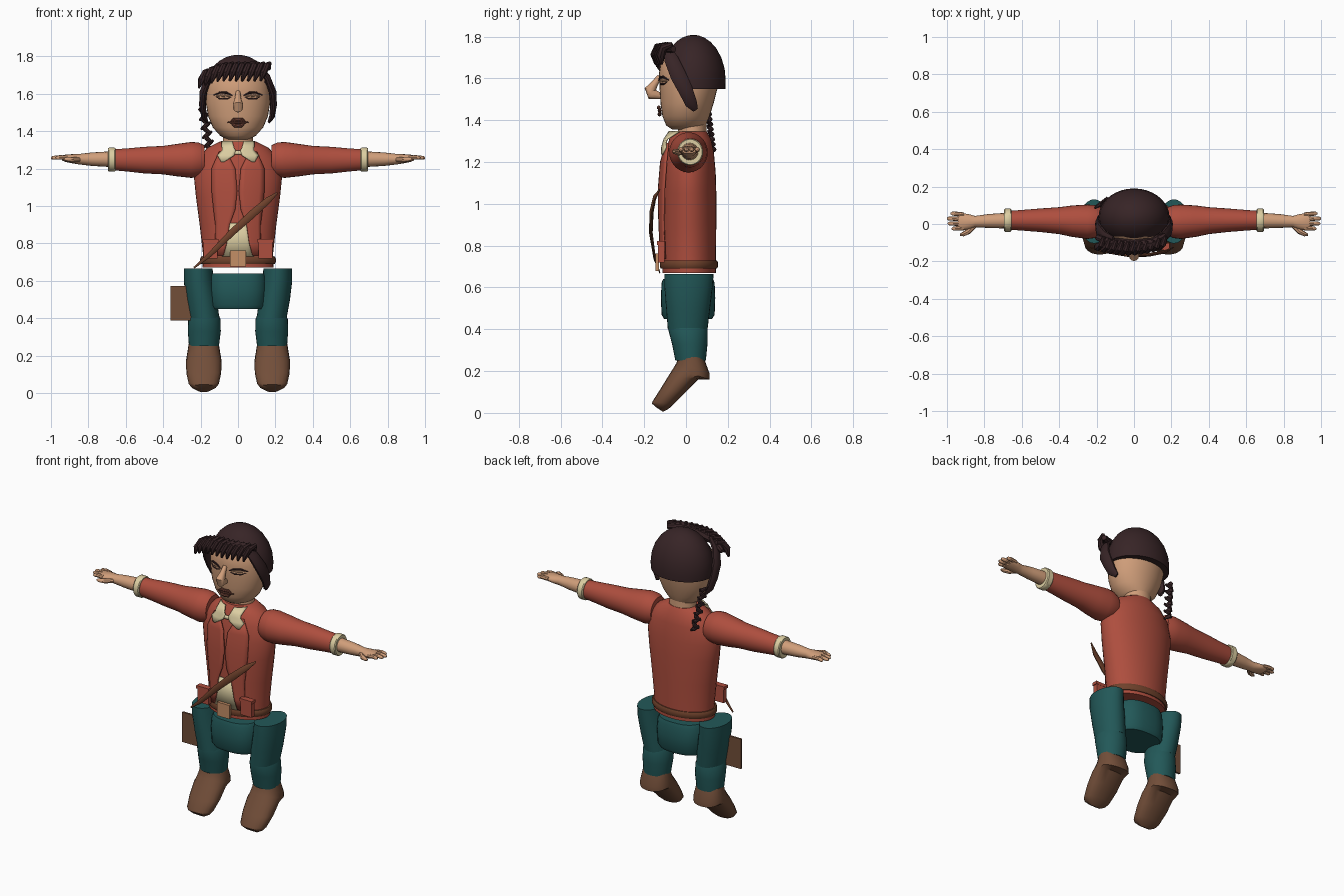
import bpy, bmesh, math
from mathutils import Vector as V


def material(name, r, g, b):
    m = bpy.data.materials.new(name)
    lin = [((c / 255 + 0.055) / 1.055) ** 2.4 for c in (r, g, b)]
    m.diffuse_color = (*lin, 1)
    return m


SKIN = material("skin", 208, 158, 122)
RED = material("red_cloth", 174, 78, 62)
TEAL = material("teal_cloth", 34, 88, 88)
BROWN = material("brown_leather", 114, 78, 57)
HAIR = material("dark_hair", 55, 36, 38)
CREAM = material("cream_cloth", 220, 206, 162)
BELT = material("belt_leather", 112, 66, 44)
BUCKLE = material("tan_buckle", 196, 142, 102)
LIP = material("lip_brown", 112, 66, 54)


def finish(name, bm, mat, angle=40):
    bmesh.ops.recalc_face_normals(bm, faces=bm.faces)
    me = bpy.data.meshes.new(name)
    bm.to_mesh(me)
    bm.free()
    me.materials.append(mat)
    ob = bpy.data.objects.new(name, me)
    bpy.context.collection.objects.link(ob)
    bpy.ops.object.select_all(action='DESELECT')
    bpy.context.view_layer.objects.active = ob
    ob.select_set(True)
    bpy.ops.object.shade_smooth_by_angle(angle=math.radians(angle))
    return ob


def loft_mesh(rings, n=28, p=2.0):
    """Closed skin over rings of (centre, u, v); p above 2 squares the section."""
    bm = bmesh.new()
    loops = []
    for c, u, v in rings:
        loop = []
        for i in range(n):
            a = math.tau * i / n
            co, si = math.cos(a), math.sin(a)
            co = math.copysign(abs(co) ** (2 / p), co)
            si = math.copysign(abs(si) ** (2 / p), si)
            loop.append(bm.verts.new(V(c) + co * V(u) + si * V(v)))
        loops.append(loop)
    for a, b in zip(loops, loops[1:]):
        for i in range(n):
            j = (i + 1) % n
            bm.faces.new((a[i], a[j], b[j], b[i]))
    bm.faces.new(loops[0])
    bm.faces.new(loops[-1])
    return bm


def upright(rings):
    """Rings given as (z, x, y, rx, ry)."""
    return [((x, y, z), (rx, 0, 0), (0, ry, 0)) for z, x, y, rx, ry in rings]


def sideways(rings, s):
    """Rings given as (x, y, z, ry, rz), mirrored by s."""
    return [((s * x, y, z), (0, ry, 0), (0, 0, rz)) for x, y, z, ry, rz in rings]


def strand(name, pts, radii, mat, flat=1.0, n=8, ref=(1, 0, 0)):
    """Tapered tube along points; flat scales its thickness across ref."""
    pts = [V(q) for q in pts]
    rings = []
    for i, (q, r) in enumerate(zip(pts, radii)):
        t = (pts[min(i + 1, len(pts) - 1)] - pts[max(i - 1, 0)]).normalized()
        u = (V(ref) - t * V(ref).dot(t)).normalized()
        rings.append((q, u * r * flat, t.cross(u) * r))
    return finish(name, loft_mesh(rings, n), mat)


def front_y(rings, x, z):
    """Front surface of an upright loft at x, z."""
    rs = sorted(rings)
    z = min(max(z, rs[0][0]), rs[-1][0] - 1e-5)
    for a, b in zip(rs, rs[1:]):
        if a[0] <= z <= b[0]:
            f = (z - a[0]) / (b[0] - a[0])
            _, _, y, rx, ry = [m + f * (k - m) for m, k in zip(a, b)]
            return y - ry * math.sqrt(max(0, 1 - (x / rx) ** 2))


def plate(name, rows, mat, off, s=1, cols=5):
    """Thin cloth hugging the torso front; rows are (z, x_left, x_right)."""
    bm = bmesh.new()
    grid = []
    for z, xa, xb in rows:
        xs = [s * (xa + (xb - xa) * i / cols) for i in range(cols + 1)]
        grid.append([bm.verts.new((x, front_y(TORSO, x, z) - off, z)) for x in xs])
    for a, b in zip(grid, grid[1:]):
        for i in range(cols):
            bm.faces.new((a[i], a[i + 1], b[i + 1], b[i]))
    ob = finish(name, bm, mat)
    mod = ob.modifiers.new("thickness", 'SOLIDIFY')
    mod.thickness, mod.offset = 0.008, 0


def box(name, centre, size, mat):
    bm = bmesh.new()
    bmesh.ops.create_cube(bm, size=1)
    for v in bm.verts:
        v.co = V([c + a * b for c, a, b in zip(centre, v.co, size)])
    return finish(name, bm, mat)


# Torso, belt and neck
TORSO = [(0.67, 0, .015, .19, .128), (0.75, 0, .015, .188, .128), (0.9, 0, .015, .205, .13),
         (1.05, 0, .015, .225, .13), (1.15, 0, .015, .235, .127), (1.25, 0, .018, .215, .115),
         (1.31, 0, .02, .165, .1), (1.345, 0, .02, .095, .08)]
finish("jacket_body", loft_mesh(upright(TORSO), 36), RED)
finish("belt", loft_mesh(upright([(0.69, 0, .014, .196, .134), (0.7, 0, .014, .202, .139),
                                  (0.72, 0, .014, .202, .139), (0.73, 0, .014, .196, .134)]), 36), BELT)
finish("neck", loft_mesh(upright([(1.31, 0, .03, .085, .07), (1.35, 0, .03, .08, .068),
                                  (1.42, 0, .03, .08, .068)])), SKIN)
box("belt_buckle", (0, -.137, .72), (.085, .018, .085), BUCKLE)

# Shirt front, jacket panels, collar and pockets
plate("shirt_front", [(0.91, -.05, .05), (0.82, -.07, .07), (0.73, -.085, .085)], CREAM, .008)
for s in (-1, 1):
    plate("jacket_panel", [(1.29, .06, .1), (1.2, .015, .14), (1.08, .004, .14), (0.98, .015, .13),
                           (0.9, .045, .12), (0.8, .06, .12), (0.735, .078, .12)], RED, .016, s)
    plate("collar_tab", [(1.345, .03, .088), (1.31, .02, .085), (1.295, .012, .085),
                         (1.27, .02, .11), (1.235, .075, .09)], CREAM, .024, s)
    box("pocket", (s * .148, -.118, .77), (.075, .03, .1), RED)
    box("pocket_flap", (s * .148, -.12, .813), (.085, .036, .018), RED)
plate("collar_band", [(1.295, -.06, .06), (1.275, -.06, .06)], CREAM, .022)

# Diagonal strap
strand("chest_strap", [(-.235, -.125, .67), (-.15, -.15, .74), (-.03, -.168, .86), (.08, -.165, .96),
                       (.16, -.15, 1.03), (.21, -.125, 1.07)], [.005, .013, .019, .022, .018, .005],
       BELT, .45, 10, (0, 1, 0))

# Arms, cuffs and hands
for s in (-1, 1):
    finish("sleeve", loft_mesh(sideways([
        (.18, .015, 1.245, .075, .08), (.21, .013, 1.247, .088, .092), (.25, .012, 1.246, .092, .096),
        (.33, .015, 1.245, .084, .086), (.4, .018, 1.245, .072, .076), (.5, .02, 1.245, .063, .071),
        (.6, .02, 1.246, .055, .061), (.67, .02, 1.247, .05, .056)], s)), RED)
    finish("cuff", loft_mesh(sideways([(.655, .02, 1.248, .057, .06), (.66, .02, 1.248, .062, .064),
                                       (.69, .02, 1.248, .062, .064), (.695, .02, 1.248, .057, .06)], s)), CREAM)
    finish("forearm", loft_mesh(sideways([(.68, .018, 1.25, .042, .042), (.78, .016, 1.25, .037, .036),
                                          (.85, .013, 1.25, .03, .028), (.88, .012, 1.252, .04, .025),
                                          (.92, .012, 1.255, .046, .02), (.94, .012, 1.256, .043, .014)], s), 16), SKIN)
    for k, tip in enumerate((.975, .995, 1.0, .98)):
        y = -.022 + k * .024
        strand("finger", [(s * .91, y, 1.257), (s * .95, y * 1.08, 1.26), (s * (tip - .008), y * 1.12, 1.257),
                          (s * tip, y * 1.12, 1.255)], [.012, .012, .01, .004], SKIN, ref=(0, 1, 0))
    strand("thumb", [(s * .85, -.005, 1.247), (s * .885, -.04, 1.247), (s * .915, -.055, 1.25),
                     (s * .93, -.058, 1.25)], [.014, .015, .012, .005], SKIN, ref=(0, 0, 1))

# Pelvis, legs and boots
finish("pelvis", loft_mesh(upright([(0.45, 0, .01, .14, .115), (0.47, 0, .01, .15, .127),
                                    (0.55, 0, .01, .155, .13), (0.62, 0, .01, .15, .127),
                                    (0.64, 0, .01, .14, .12)]), 32, 2.6), TEAL)
BOOT = [(-.035, .27, .085, .265, .08), (-.045, .24, .112, .19, .088), (-.06, .215, .112, .16, .093),
        (-.085, .175, .06, .16, .095), (-.125, .11, 0, .1, .093), (-.16, .055, -.06, .04, .08),
        (-.163, .045, -.085, .018, .066), (-.145, .028, -.11, .005, .035)]
for s in (-1, 1):
    finish("thigh", loft_mesh(upright([
        (0.665, s * .213, .014, .077, .118), (0.6, s * .21, .012, .08, .115), (0.5, s * .195, .01, .083, .105),
        (0.4, s * .18, .008, .08, .095)])), TEAL)
    finish("lower_leg", loft_mesh(upright([
        (0.42, s * .18, .008, .076, .088), (0.395, s * .18, .01, .086, .094), (0.33, s * .18, .018, .088, .085),
        (0.25, s * .182, .022, .08, .073)])), TEAL)
    finish("boot", loft_mesh([((s * .183, (a + c) / 2, (b + d) / 2), (r, 0, 0),
                               (0, (c - a) / 2, (d - b) / 2)) for a, b, c, d, r in BOOT], 20, 2.3), BROWN)

# Hip pouch
box("hip_pouch", (-.295, -.03, .48), (.13, .012, .185), BROWN)

# Head
HEAD = [(1.355, 0, .01, .055, .075), (1.375, 0, .0, .095, .095), (1.42, 0, .0, .135, .113),
        (1.48, 0, .005, .16, .127), (1.55, 0, .012, .172, .138), (1.62, 0, .015, .172, .145),
        (1.68, 0, .02, .16, .14), (1.74, 0, .03, .12, .11), (1.78, 0, .03, .05, .05)]
finish("head", loft_mesh(upright(HEAD), 32), SKIN)
strand("nose", [(0, -.125, 1.61), (0, -.15, 1.575), (0, -.172, 1.545), (0, -.165, 1.525), (0, -.12, 1.515)],
       [.012, .017, .027, .027, .015], SKIN, n=12)


def face_line(name, pts, r, mat, off):
    co = [(x, front_y(HEAD, x, z) - off, z) for x, z in pts]
    strand(name, co, [r * .4] + [r] * (len(co) - 2) + [r * .4], mat, ref=(0, 1, 0))


for s in (-1, 1):
    face_line("eyebrow", [(s * .03, 1.59), (s * .06, 1.605), (s * .095, 1.607), (s * .13, 1.592)], .006, HAIR, .004)
    face_line("closed_eye", [(s * .035, 1.582), (s * .06, 1.573), (s * .095, 1.573), (s * .12, 1.584)],
              .004, HAIR, .002)
    face_line("eyelid", [(s * .04, 1.59), (s * .08, 1.592), (s * .115, 1.59)], .009, SKIN, 0)
for z, w, r in ((1.462, .045, .009), (1.447, .055, .007), (1.43, .038, .01)):
    face_line("lip", [(-w, 1.447), (-w * .5, z), (0, z - .002), (w * .5, z), (w, 1.447)], r, LIP, .012)

# Hair cap, cut away around the face
CAP = [(1.55, 0, .035, .187, .153)] + [
    (1.59 + .218 * math.sin(a), 0, .035, .19 * math.cos(a), .155 * math.cos(a))
    for a in [math.radians(d) for d in (0, 15, 30, 45, 58, 70, 80, 87)]]
cap = loft_mesh(upright(CAP), 36)
bmesh.ops.bisect_plane(cap, geom=cap.verts[:] + cap.edges[:] + cap.faces[:], plane_co=(0, -.085, 1.72),
                       plane_no=(0, -.17, -.085), clear_outer=True)
finish("hair_cap", cap, HAIR)

# Side locks, fringe and braid
for s in (-1, 1):
    strand("side_lock", [(s * .11, -.085, 1.74), (s * .155, -.07, 1.69), (s * .185, -.035, 1.61),
                         (s * .19, .0, 1.54), (s * .182, .025, 1.48), (s * .165, .045, 1.45)],
           [.02, .035, .04, .036, .03, .014], HAIR, .5, 10)
for i in range(11):
    x = .17 - i * .033
    top = 1.762 - .9 * max(0, -x - .04) ** 1.5
    y = -.075 - .04 * (1 - (x / .2) ** 2)
    strand("fringe_lock", [(x, y + .02, top), (x - .015, y - .02, top - .012), (x - .035, y - .035, top - .05),
                           (x - .05, y - .03, top - .095)], [.012, .02, .021, .006], HAIR, .9)
strand("fringe_roll", [(-.2, -.07, 1.68), (-.12, -.1, 1.72), (0, -.115, 1.735), (.1, -.1, 1.745), (.17, -.06, 1.74)],
       [.015, .028, .03, .028, .015], HAIR, ref=(0, 1, 0))
for i in range(11):
    z, x, y = 1.5 - i * .024, -.185 + i * .004, .095 + i * .003
    k = .024 * (-1) ** i
    strand("braid_link", [(x - k, y - .01, z + .018), (x, y + .008, z), (x + k, y - .004, z - .018)],
           [.006, .013, .006], HAIR, ref=(0, 1, 0))
